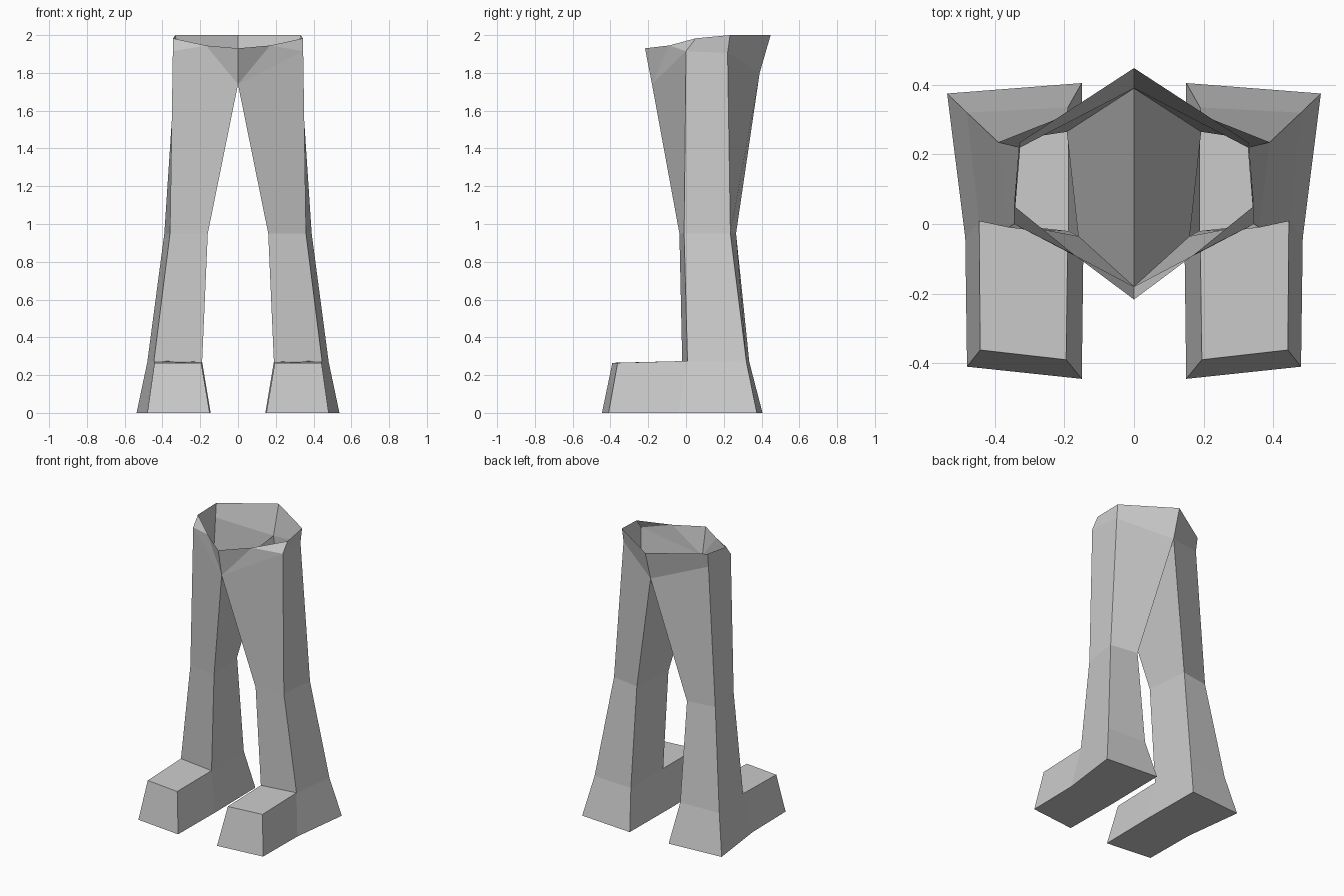
import bpy, bmesh

if "Cube" in bpy.data.objects:
    bpy.data.objects.remove(bpy.data.objects["Cube"])

grey = bpy.data.materials.new("plain grey")
grey.diffuse_color = (0.6, 0.6, 0.6, 1)
grey.use_nodes = True
grey.node_tree.nodes["Principled BSDF"].inputs["Base Color"].default_value = grey.diffuse_color

# Cross-sections of one leg: front inner, front outer, back outer, back inner
SOLE = [(0.145, -0.05, 0), (0.485, -0.04, 0), (0.537, 0.375, 0), (0.15, 0.405, 0)]
ANKLE = [(0.19, -0.02, 0.27), (0.445, 0.008, 0.275), (0.48, 0.32, 0.27), (0.19, 0.335, 0.27)]
KNEE = [(0.16, -0.035, 0.95), (0.36, -0.01, 0.95), (0.39, 0.235, 0.95), (0.193, 0.265, 0.95)]
HIP = [(0, -0.18, 1.74), (0.345, 0, 1.915), (0.327, 0.22, 1.905), (0, 0.39, 1.8)]
# Toe block: bottom inner, bottom outer, top outer, top inner
TOE = [(0.15, -0.445, 0), (0.48, -0.41, 0), (0.442, -0.362, 0.265), (0.195, -0.39, 0.265)]
# Open waist rim from front centre round to back centre
RIM = [(0, -0.217, 1.93), (0.17, -0.09, 1.945), (0.345, 0.052, 1.983),
       (0.33, 0.233, 2.0), (0, 0.448, 2.0)]

bm = bmesh.new()
sole, ankle, knee, hip, toe, rim = (
    [bm.verts.new(p) for p in pts] for pts in (SOLE, ANKLE, KNEE, HIP, TOE, RIM))


def face(*verts):
    bm.faces.new(verts)


# Shin and thigh walls
for low, high in ((ankle, knee), (knee, hip)):
    for i in range(4):
        j = (i + 1) % 4
        face(low[i], low[j], high[j], high[i])

# Heel walls (the front side opens into the toe block)
for i in (1, 2, 3):
    j = (i + 1) % 4
    face(sole[i], sole[j], ankle[j], ankle[i])

# Toe block and flat sole
face(*toe)
face(toe[1], sole[1], ankle[1], toe[2])
face(sole[0], toe[0], toe[3], ankle[0])
face(toe[3], toe[2], ankle[1], ankle[0])
face(toe[0], sole[0], sole[3], sole[2], sole[1], toe[1])

# Waistband
face(hip[0], rim[1], rim[0])
face(hip[0], hip[1], rim[1])
face(hip[1], rim[2], rim[1])
face(hip[1], hip[2], rim[3], rim[2])
face(hip[2], hip[3], rim[4], rim[3])

mesh = bpy.data.meshes.new("trouser_legs")
bm.to_mesh(mesh)
bm.free()
mesh.materials.append(grey)
legs = bpy.data.objects.new("trouser_legs", mesh)
bpy.context.collection.objects.link(legs)

# Second leg
mirror = legs.modifiers.new("mirror", 'MIRROR')
mirror.use_axis[0] = True
mirror.use_clip = True
